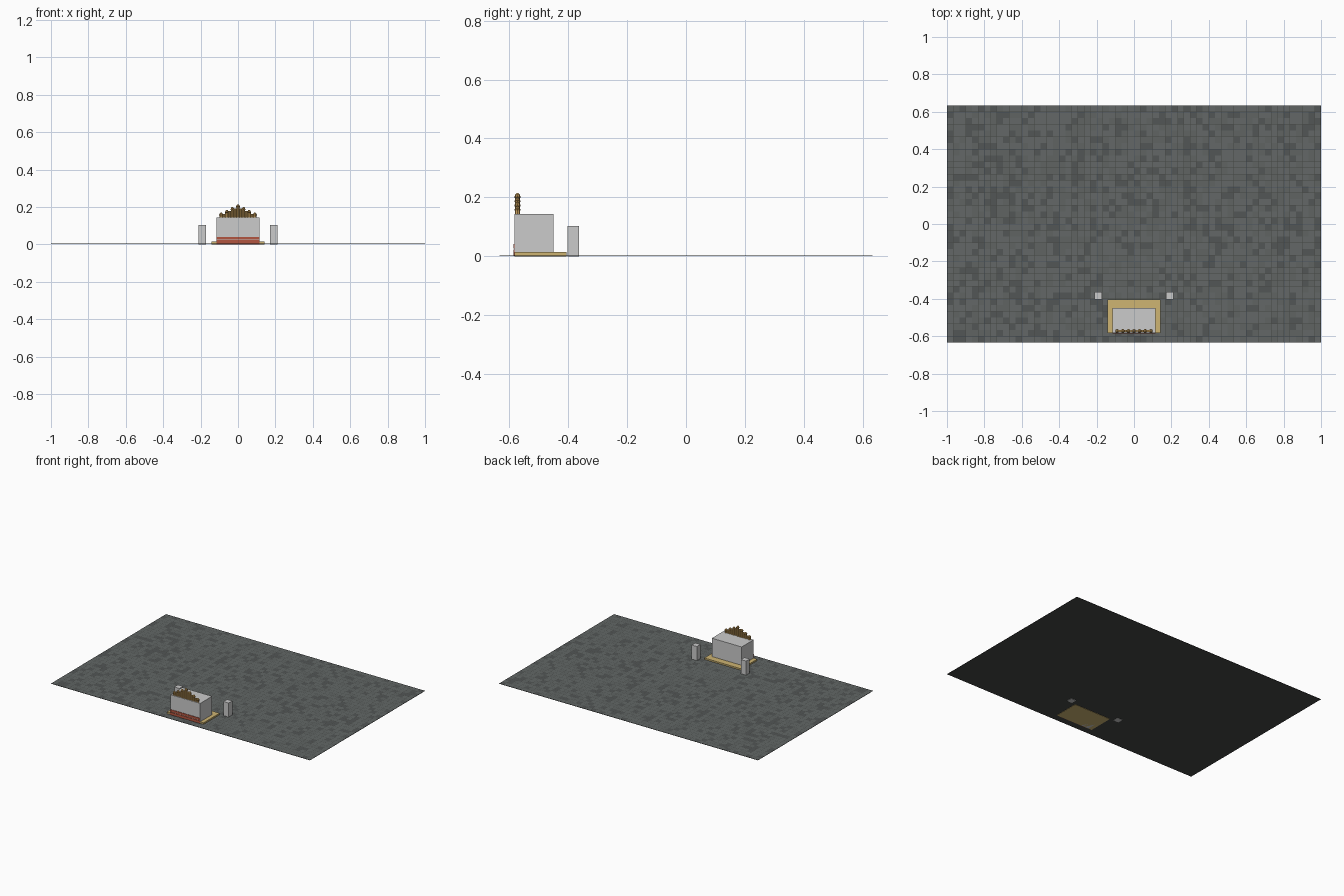
import bpy, bmesh, random
from mathutils import Matrix, Vector

if "Cube" in bpy.data.objects:
    bpy.data.objects.remove(bpy.data.objects["Cube"])

random.seed(4)

def material(name, rgb):
    m = bpy.data.materials.new(name)
    m.diffuse_color = (*rgb, 1)
    m.use_nodes = True
    m.node_tree.nodes["Principled BSDF"].inputs["Base Color"].default_value = m.diffuse_color
    return m

sand = material("sand", (0.62, 0.46, 0.17))
wood = material("wood", (0.60, 0.36, 0.11))
bronze = material("bronze", (0.32, 0.18, 0.05))
red = material("red", (0.45, 0.09, 0.05))
grout = material("grout", (0.06, 0.065, 0.06))
stones = [material("stone_%d" % i, (s, s * 1.1, s * 1.08))
          for i, s in enumerate((0.125, 0.115, 0.085))]

def finish(bm, name, mats):
    me = bpy.data.meshes.new(name)
    bm.to_mesh(me)
    bm.free()
    for m in mats:
        me.materials.append(m)
    ob = bpy.data.objects.new(name, me)
    bpy.context.collection.objects.link(ob)
    return ob

def box(name, lo, hi, mat=None):
    lo, hi = Vector(lo), Vector(hi)
    bm = bmesh.new()
    bmesh.ops.create_cube(bm, size=1, matrix=Matrix.Translation((lo + hi) / 2)
                          @ Matrix.Diagonal((*(hi - lo), 1)))
    return finish(bm, name, [mat] if mat else [])

def lathe(name, x, y, profile, mats, sides=8):
    # Profile entries: radius, height, material of the band above
    bm = bmesh.new()
    rings = []
    for r, z, _ in profile:
        c = bmesh.ops.create_circle(bm, segments=sides, radius=r,
                                    matrix=Matrix.Translation((x, y, z)))
        rings.append(c["verts"])
    for a, b, p in zip(rings, rings[1:], profile):
        for i in range(sides):
            j = (i + 1) % sides
            bm.faces.new((a[i], a[j], b[j], b[i])).material_index = p[2]
    bm.faces.new(rings[0][::-1])
    bm.faces.new(rings[-1])
    bmesh.ops.recalc_face_normals(bm, faces=bm.faces)
    return finish(bm, name, mats)

# Floor: dark bed with mottled stone tiles
W, D, NX, NY = 2.0, 1.267, 60, 38
box("floor_bed", (-W / 2, -D / 2, 0.002), (W / 2, D / 2, 0.004), grout)
bm = bmesh.new()
tx, ty, gap = W / NX, D / NY, 0.0008
for i in range(NX):
    for j in range(NY):
        x0, y0 = -W / 2 + i * tx + gap, -D / 2 + j * ty + gap
        x1, y1 = x0 + tx - 2 * gap, y0 + ty - 2 * gap
        f = bm.faces.new([bm.verts.new((x, y, 0.0047)) for x, y in
                          ((x0, y0), (x1, y0), (x1, y1), (x0, y1))])
        f.material_index = random.choices((0, 1, 2), (5, 3, 2))[0]
finish(bm, "floor_tiles", stones)

# Plinth and main block
box("plinth", (-0.142, -0.583, 0), (0.142, -0.405, 0.015), sand)
box("main_block", (-0.115, -0.582, 0), (0.115, -0.45, 0.143))

# Red boards across the foot of the front
for i, (z0, z1) in enumerate(((0.001, 0.023), (0.027, 0.041))):
    box("front_board_%d" % i, (-0.115, -0.5855, z0), (0.115, -0.582, z1), red)

# Side posts
for s in (-1, 1):
    box("side_post", (s * 0.19 - 0.02, -0.403, 0), (s * 0.19 + 0.02, -0.363, 0.103))

# Stepped row of pipes with collars and rounded tips
for k in range(-3, 4):
    top = 0.214 - 0.0145 * abs(k)
    lathe("pipe", k * 0.03, -0.572,
          [(0.0085, 0.143, 0), (0.0085, top - 0.016, 1), (0.0105, top - 0.015, 1),
           (0.0105, top - 0.010, 1), (0.0085, top - 0.009, 0),
           (0.0075, top - 0.004, 0), (0.003, top, 0)], [wood, bronze])
    if k < 3:
        # Narrow pipe filling between neighbours
        h = 0.214 - 0.0145 * abs(k + 0.5) - 0.014
        lathe("pipe_small", k * 0.03 + 0.015, -0.572,
              [(0.0065, 0.143, 0), (0.0065, h, 0)], [wood])
